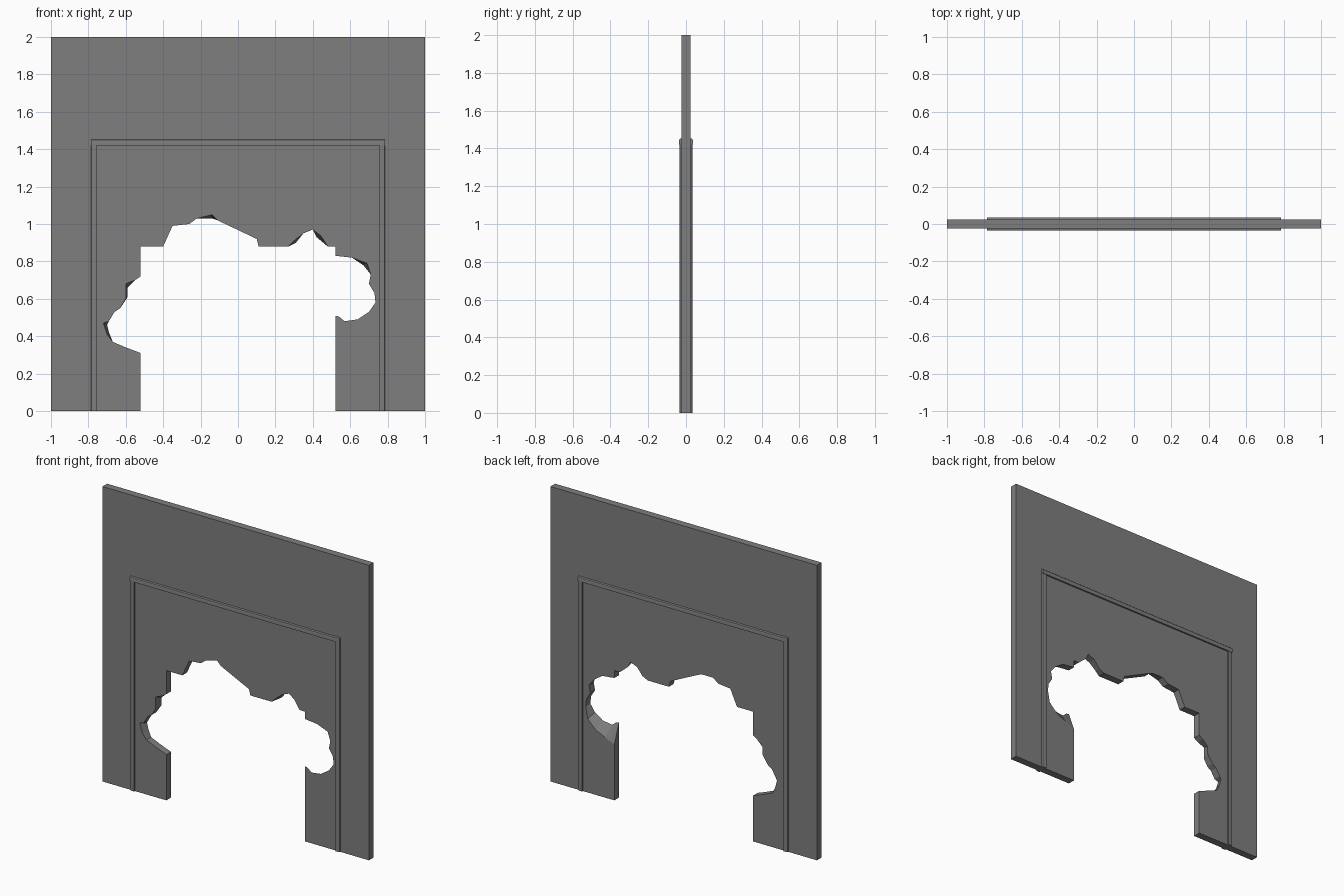
import bpy
import bmesh
from mathutils import Vector
from mathutils.geometry import tessellate_polygon

cube = bpy.data.objects.get("Cube")
if cube:
    bpy.data.objects.remove(cube, do_unlink=True)

HALF = 0.025          # half thickness of the wall
TRIM_IN, TRIM_OUT = 0.756, 0.787
TRIM_LOW, TRIM_TOP = 1.42, 1.452

stone = bpy.data.materials.new("grey_stone")
stone.use_nodes = True
grey = (0.21, 0.21, 0.21, 1)
stone.diffuse_color = grey
stone.node_tree.nodes["Principled BSDF"].inputs["Base Color"].default_value = grey


def finish(name, bm):
    """Turn a bmesh into a named object with the stone material."""
    bmesh.ops.recalc_face_normals(bm, faces=bm.faces)
    mesh = bpy.data.meshes.new(name)
    bm.to_mesh(mesh)
    bm.free()
    mesh.materials.append(stone)
    obj = bpy.data.objects.new(name, mesh)
    bpy.context.collection.objects.link(obj)
    return obj


# Broken opening, walked from the foot of one pier to the other (x, z)
opening = [
    (-.52, 0), (-.52, .31), (-.6, .34), (-.67, .37), (-.7, .41), (-.72, .47),
    (-.69, .48), (-.66, .53), (-.63, .55), (-.6, .6), (-.6, .68), (-.55, .7),
    (-.52, .72), (-.52, .88), (-.4, .88), (-.35, .99), (-.26, 1), (-.22, 1.03),
    (-.14, 1.05), (-.11, 1.02), (.1, .92), (.11, .88), (.27, .88), (.3, .91),
    (.35, .95), (.4, .97), (.44, .94), (.48, .88), (.52, .88), (.52, .83),
    (.61, .82), (.69, .79), (.71, .73), (.7, .68), (.73, .63), (.735, .58),
    (.7, .53), (.64, .49), (.57, .48), (.54, .505), (.52, .51), (.52, 0),
]

# Places where the rear rim of the break differs from the front rim
rear_rim = {
    (-.72, .47): (-.7, .46), (-.7, .41): (-.69, .42), (-.6, .68): (-.59, .66),
    (-.6, .6): (-.59, .61), (-.14, 1.05): (-.14, 1.03), (.44, .94): (.42, .93),
    (.69, .79): (.67, .78), (.3, .91): (.31, .9),
    (.7, .53): (.72, .5), (.64, .49): (.66, .44), (.57, .48): (.59, .41),
    (.54, .505): (.55, .39), (.52, .51): (.52, .38),
}

# Wall slab lofted between its front and rear outlines
corners = [(1, 0), (1, 2), (-1, 2), (-1, 0)]
front = opening + corners
rear = [rear_rim.get(p, p) for p in front]
bm = bmesh.new()
rings = []
for outline, y in ((front, -HALF), (rear, HALF)):
    ring = [bm.verts.new((x, y, z)) for x, z in outline]
    flat = [Vector((x, z, 0)) for x, z in outline]
    for tri in tessellate_polygon([flat]):
        bm.faces.new([ring[i] for i in tri])
    rings.append(ring)
for i in range(len(front)):
    j = (i + 1) % len(front)
    bm.faces.new((rings[0][i], rings[0][j], rings[1][j], rings[1][i]))
finish("broken_wall", bm)


def trim(name, x0, x1, z0, z1, depth, is_outer):
    """Moulding bar through the wall, rounded along its outer long edges."""
    bm = bmesh.new()
    bmesh.ops.create_cube(bm, size=1)
    for v in bm.verts:
        v.co = (x1 if v.co.x > 0 else x0, depth * (1 if v.co.y > 0 else -1),
                z1 if v.co.z > 0 else z0)
    edges = [e for e in bm.edges if all(is_outer(v.co) for v in e.verts)
             and abs(e.verts[0].co.y - e.verts[1].co.y) < depth]
    bmesh.ops.bevel(bm, geom=edges, offset=0.008, segments=3, profile=0.5,
                    affect='EDGES')
    obj = finish(name, bm)
    bpy.ops.object.select_all(action='DESELECT')
    obj.select_set(True)
    bpy.context.view_layer.objects.active = obj
    bpy.ops.object.shade_smooth_by_angle()


# Door frame: two jambs and a slightly prouder lintel
eps = 0.001
for side, s in (("left", 1), ("right", -1)):
    trim(side + "_jamb_trim", *sorted((s * TRIM_IN, s * TRIM_OUT)), 0, TRIM_LOW,
         0.034, lambda c: abs(c.x) > TRIM_OUT - eps)
trim("lintel_trim", -TRIM_OUT, TRIM_OUT, TRIM_LOW, TRIM_TOP, 0.036,
     lambda c: c.z > TRIM_TOP - eps)
